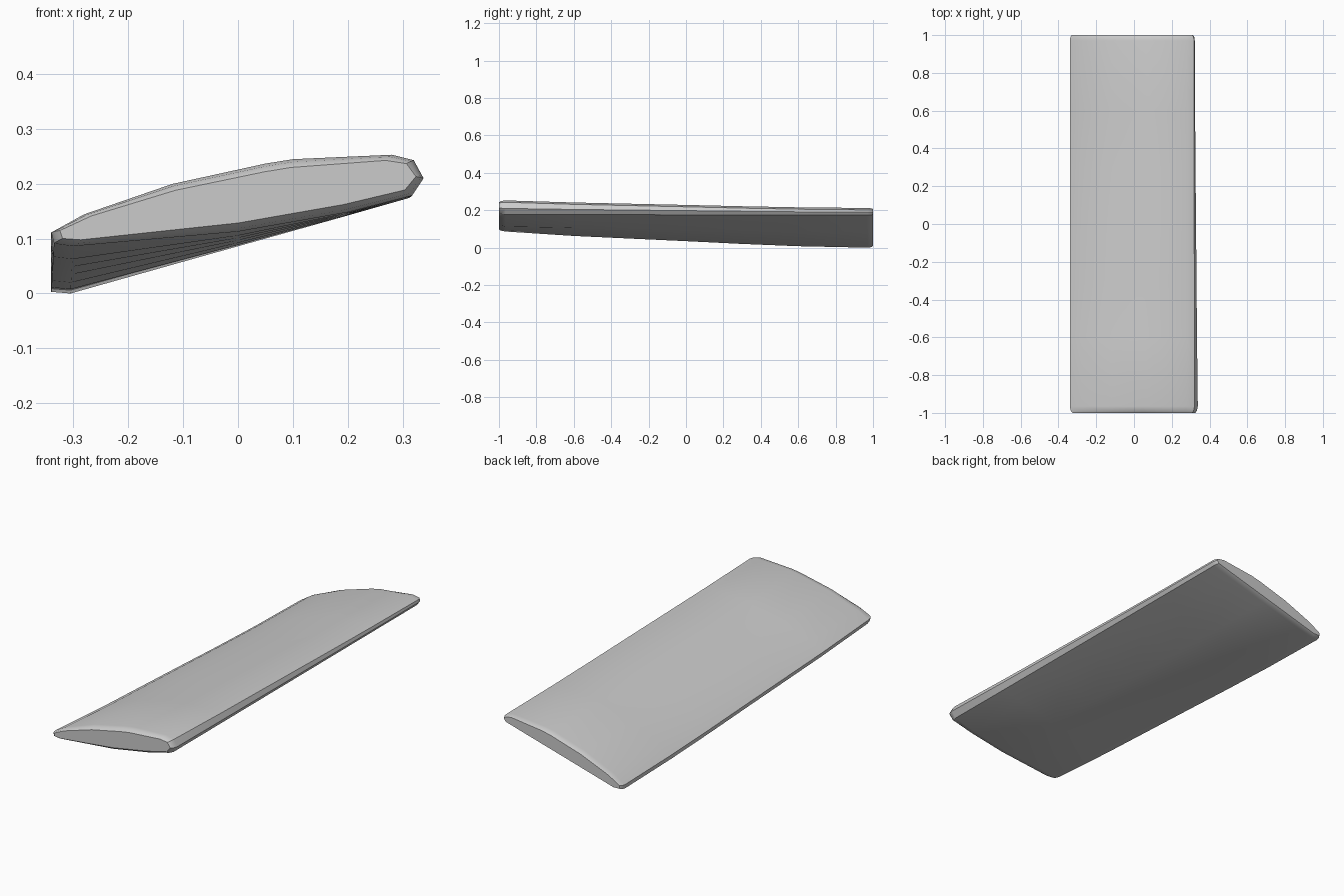
import bpy, bmesh
from mathutils import Vector

if "Cube" in bpy.data.objects:
    bpy.data.objects.remove(bpy.data.objects["Cube"])

# Matching x, z outlines of the two ends of the twisted blade
FRONT = [(-.335, .092), (-.30, .087), (0, .113), (.2, .148), (.317, .178),
         (.338, .21), (.32, .243), (.28, .253), (.1, .245), (.05, .237),
         (-.12, .20), (-.28, .145), (-.34, .112)]
BACK = [(-.34, .003), (-.305, 0), (0, .086), (.2, .142), (.312, .174),
        (.322, .19), (.318, .202), (.28, .212), (.1, .195), (.05, .184),
        (-.12, .132), (-.28, .062), (-.34, .022)]

# y position, twist amount (0 front, 1 back), inset of the outline
STATIONS = [(-1, 0, .022), (-.99, 0, .008), (-.965, .01, 0), (-.6, .28, 0),
            (-.3, .44, 0), (0, .6, 0), (.3, .77, 0), (.6, .91, 0),
            (.97, 1, 0), (.99, 1, .005), (1, 1, .015)]


def section(y, t, inset):
    """Blend the end outlines and pull the result towards its middle line."""
    pts = [Vector(a).lerp(Vector(b), t) for a, b in zip(FRONT, BACK)]
    centre = sum(pts, Vector((0, 0))) / len(pts)
    slope = (pts[5].y - pts[0].y) / (pts[5].x - pts[0].x)
    ring = []
    for p in pts:
        mid = centre.y + slope * (p.x - centre.x)
        x = centre.x + (p.x - centre.x) * (1 - inset * 2)
        z = p.y + slope * (x - p.x)
        z += (mid - p.y) * min(inset * 12, .5)
        ring.append((x, y, z))
    return ring


# Curved blade lofted through the sections
bm = bmesh.new()
rings = [[bm.verts.new(p) for p in section(*s)] for s in STATIONS]
n = len(FRONT)
for a, b in zip(rings, rings[1:]):
    for i in range(n):
        j = (i + 1) % n
        bm.faces.new((a[i], a[j], b[j], b[i]))

# End caps
bm.faces.new(rings[0])
bm.faces.new(rings[-1])
bmesh.ops.recalc_face_normals(bm, faces=bm.faces)

mesh = bpy.data.meshes.new("curved_blade")
bm.to_mesh(mesh)
bm.free()
blade = bpy.data.objects.new("curved_blade", mesh)
bpy.context.collection.objects.link(blade)
bpy.context.view_layer.objects.active = blade
blade.select_set(True)
bpy.ops.object.shade_smooth_by_angle(angle=.6)
